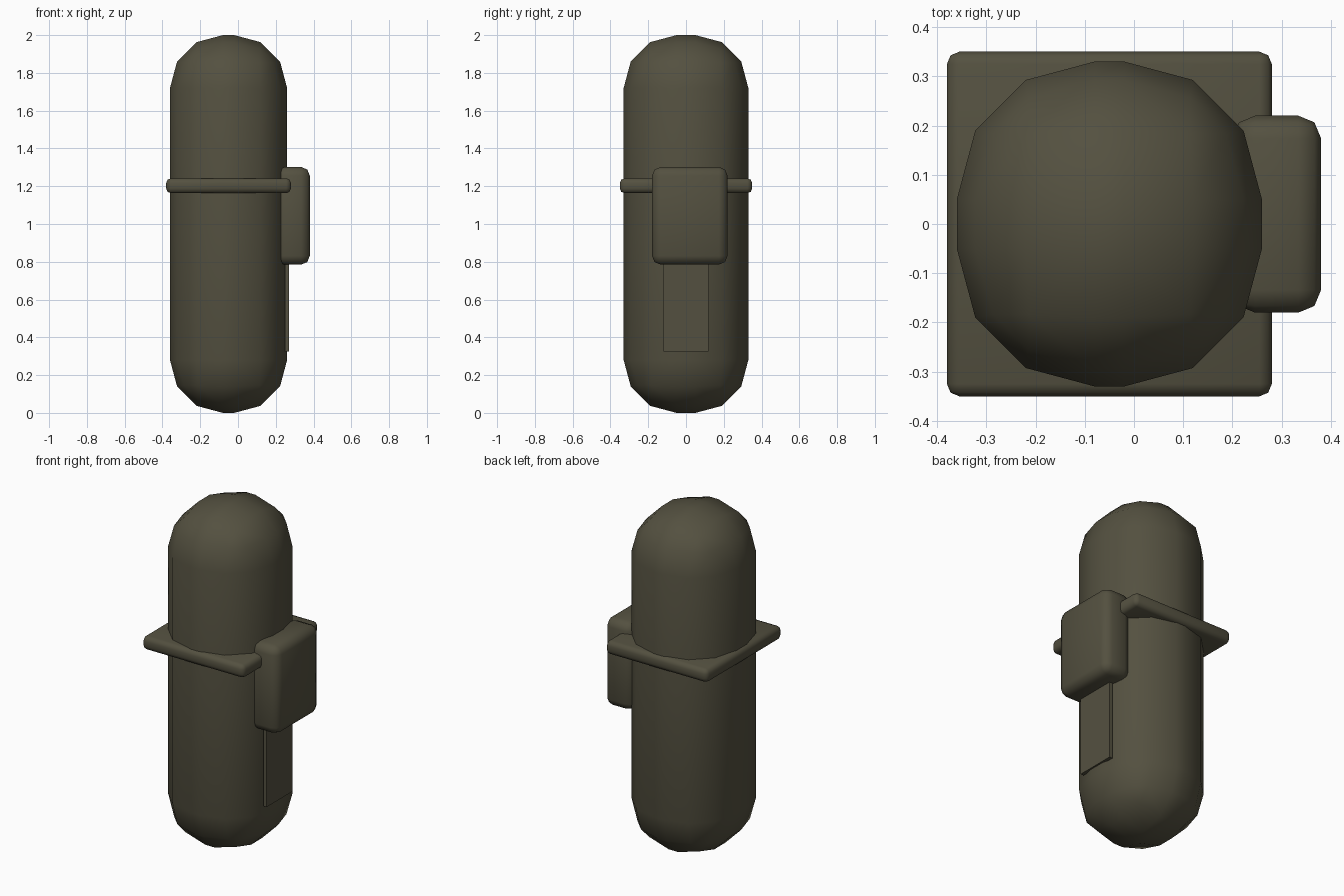
import bpy, math

if "Cube" in bpy.data.objects:
    bpy.data.objects.remove(bpy.data.objects["Cube"])

olive = bpy.data.materials.new("dark olive cloth")
olive.diffuse_color = (0.088, 0.081, 0.051, 1)
olive.use_nodes = True
olive.node_tree.nodes["Principled BSDF"].inputs["Base Color"].default_value = olive.diffuse_color


def box(name, lo, hi, bevel=0, segments=1):
    """Rounded box between two corners, smooth shaded."""
    bpy.ops.mesh.primitive_cube_add(
        size=1, location=[(a + b) / 2 for a, b in zip(lo, hi)])
    ob = bpy.context.object
    ob.name = name
    ob.scale = [b - a for a, b in zip(lo, hi)]
    bpy.ops.object.transform_apply(location=False, rotation=False, scale=True)
    ob.data.materials.append(olive)
    if bevel:
        mod = ob.modifiers.new("round", 'BEVEL')
        mod.width = bevel
        mod.segments = segments
        mod.limit_method = 'NONE'
        bpy.ops.object.modifier_apply(modifier=mod.name)
        bpy.ops.object.shade_smooth_by_angle(angle=math.radians(50))
    return ob


# Main rolled body, a box with very wide rounding
box("rolled_body", (-0.36, -0.33, 0), (0.26, 0.33, 2), 0.28, 3)
# Flat strap plate around the body
box("strap", (-0.38, -0.35, 1.163), (0.28, 0.35, 1.242), 0.025, 2)
# Side pouch
box("side_pouch", (0.20, -0.18, 0.785), (0.38, 0.22, 1.302), 0.046, 2)
# Thin flap running down below the pouch
box("lower_flap", (0.25, -0.12, 0.325), (0.27, 0.12, 0.9))
